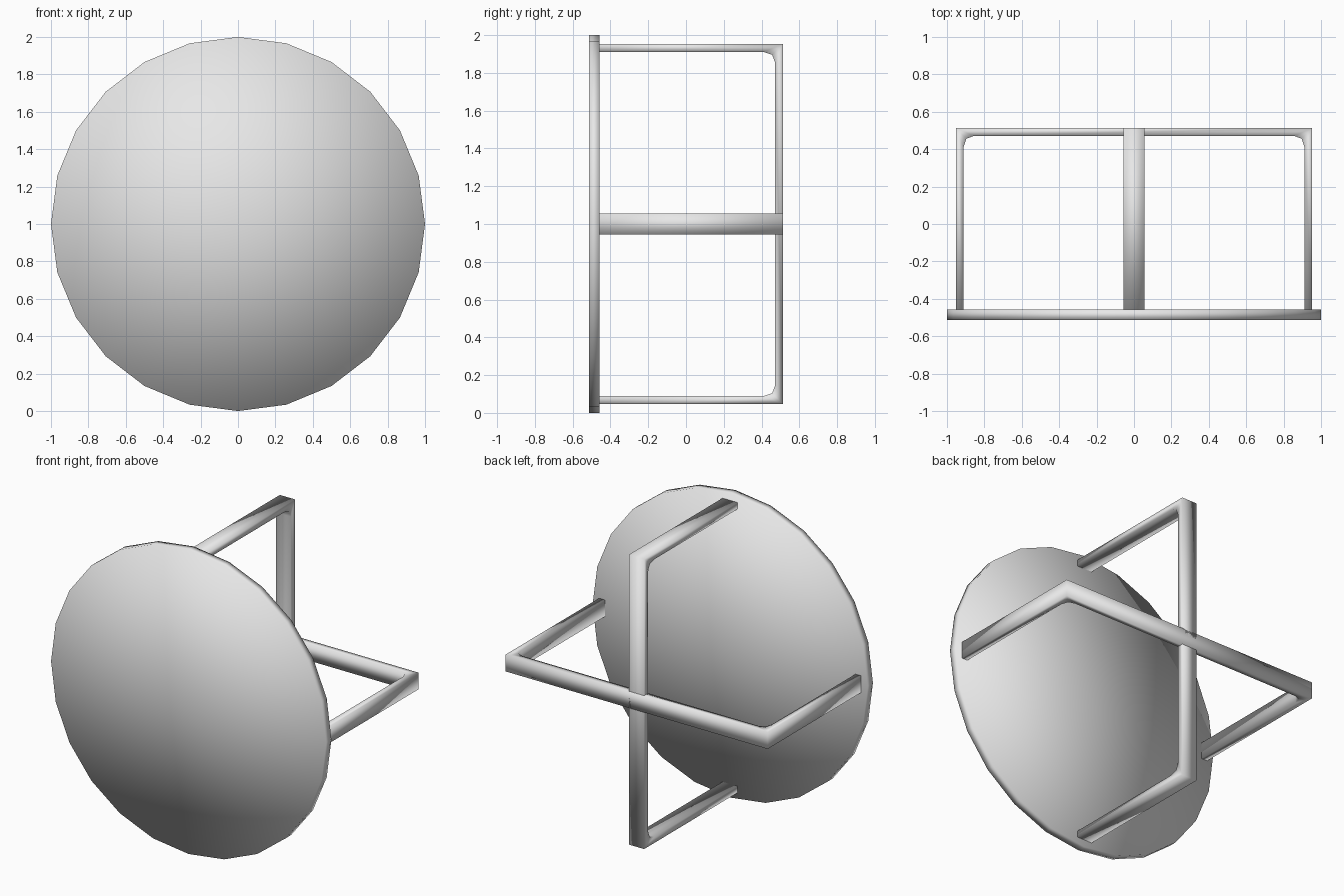
import bpy
import bmesh
from math import radians
from mathutils import Matrix, Vector

cube = bpy.data.objects.get("Cube")
if cube:
    bpy.data.objects.remove(cube, do_unlink=True)

grey = bpy.data.materials.new("plain grey")
grey.use_nodes = True
colour = (0.8, 0.8, 0.8, 1.0)
grey.diffuse_color = colour
grey.node_tree.nodes["Principled BSDF"].inputs["Base Color"].default_value = colour

DEPTH = 0.513      # half of the overall depth
PLATE = 0.055      # disc thickness
REACH = 0.953      # outer half span of a bracket
BAR = 0.042        # bar thickness
HALF_WIDTH = 0.055


def make_object(name, bm):
    bmesh.ops.recalc_face_normals(bm, faces=bm.faces)
    for face in bm.faces:
        face.smooth = True
    mesh = bpy.data.meshes.new(name)
    bm.to_mesh(mesh)
    bm.free()
    mesh.materials.append(grey)
    obj = bpy.data.objects.new(name, mesh)
    obj.location.z = 1
    bpy.context.collection.objects.link(obj)
    return obj


# Round front disc, softly shaded across its rim
bpy.ops.mesh.primitive_cylinder_add(
    vertices=24, radius=1, depth=PLATE, end_fill_type='TRIFAN',
    location=(0, -DEPTH + PLATE / 2, 1), rotation=(radians(90), 0, 0))
disc = bpy.context.object
disc.name = "front_disc"
disc.data.materials.append(grey)
bpy.ops.object.shade_smooth()


def bracket(name, angle):
    """U-shaped flat bar: two legs, a rear crossbar and filleted inner corners."""
    front = -DEPTH + PLATE - 0.01
    inner, back = REACH - BAR, DEPTH - BAR
    half = [(REACH, front), (REACH, DEPTH)]
    fillet = [(inner - 0.055, back), (inner - 0.015, back - 0.015),
              (inner, back - 0.06), (inner, front)]
    # Halves of the outline mirrored about the middle
    outline = half + [(-x, y) for x, y in reversed(half)]
    outline += [(-x, y) for x, y in reversed(fillet)] + fillet
    bm = bmesh.new()
    rings = [[bm.verts.new((x, y, z)) for x, y in outline]
             for z in (-HALF_WIDTH, HALF_WIDTH)]
    lower, upper = rings
    n = len(outline)
    for i in range(n):
        j = (i + 1) % n
        bm.faces.new((lower[i], lower[j], upper[j], upper[i]))
    # Sides as strips from the outer to the inner outline
    strips = [(0, 1, n - 2, n - 1), (1, n - 3, n - 2), (1, n - 4, n - 3),
              (1, 2, n - 5, n - 4), (2, n - 6, n - 5), (2, n - 7, n - 6),
              (2, 3, n - 8, n - 7)]
    for ring in rings:
        for strip in strips:
            bm.faces.new([ring[i] for i in strip])
    bmesh.ops.rotate(bm, verts=bm.verts, cent=Vector(),
                     matrix=Matrix.Rotation(radians(angle), 3, 'Y'))
    return make_object(name, bm)


# Two crossing brackets behind the disc
bracket("horizontal_bracket", 0)
bracket("vertical_bracket", 90)
